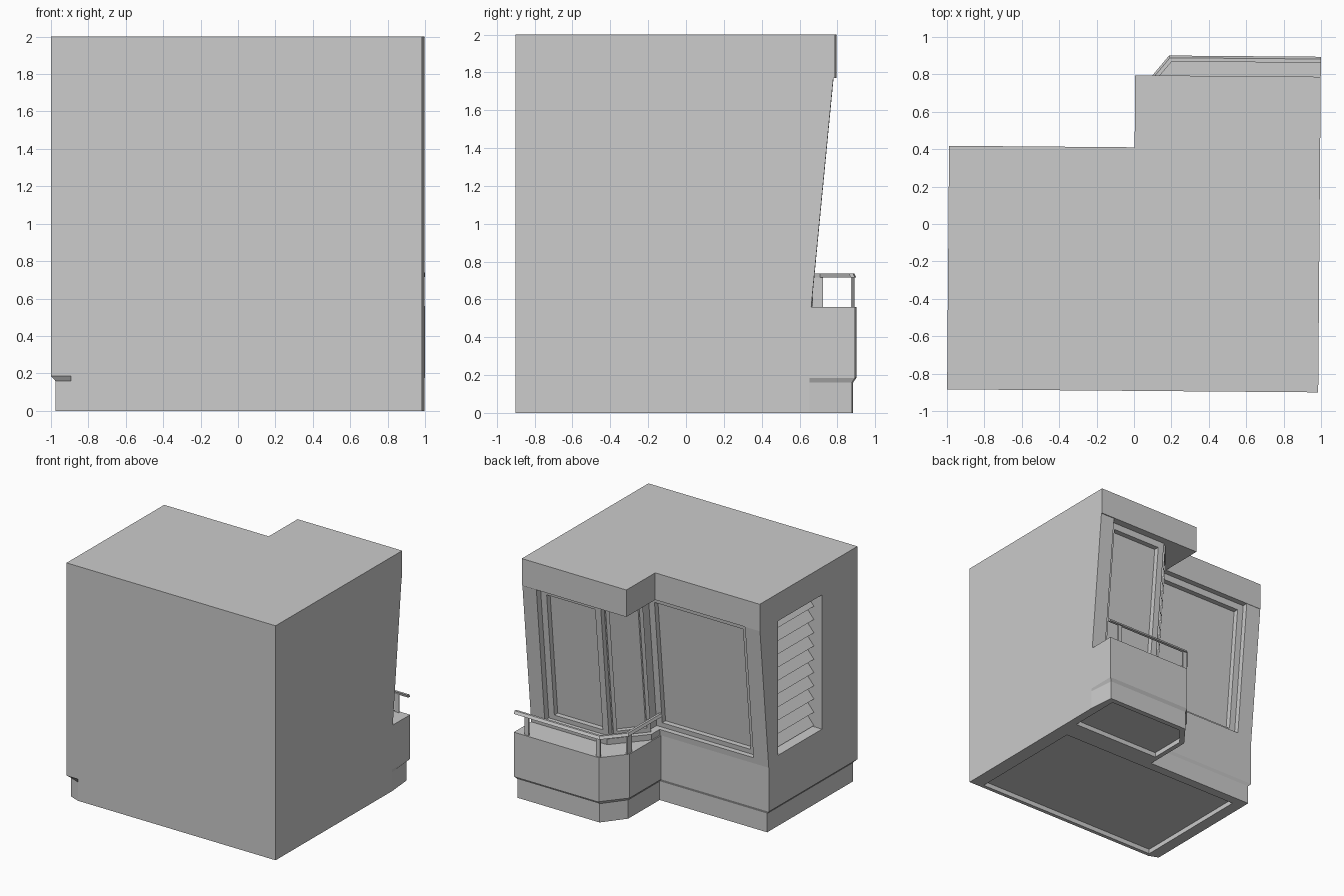
import bpy, bmesh
from mathutils import Vector

if "Cube" in bpy.data.objects:
    bpy.data.objects.remove(bpy.data.objects["Cube"])

TILT = 0.0081            # whole module is turned very slightly about z
Z_LOW, Z_SILL, Z_HEAD = 0.56, 0.61, 1.77


def place(x, y, z, lean):
    # back facades lean inward towards the bottom
    if lean and y > 0.2:
        y += 0.12 * (min(z, 1.8) - 1.8) / 1.24
    return (x + TILT * y, y - TILT * x, z)


def loft(name, levels, lean=False):
    """One object from lists of (z, outline) levels; several lists make one joined object."""
    groups = levels if isinstance(levels[0], list) else [levels]
    bm = bmesh.new()
    for group in groups:
        rings = [[bm.verts.new(place(x, y, z, lean)) for x, y in pts] for z, pts in group]
        n = len(rings[0])
        for a, b in zip(rings, rings[1:]):
            for i in range(n):
                j = (i + 1) % n
                bm.faces.new((a[i], a[j], b[j], b[i]))
        bm.faces.new(rings[0])
        bm.faces.new(rings[-1])
    bmesh.ops.recalc_face_normals(bm, faces=bm.faces)
    me = bpy.data.meshes.new(name)
    bm.to_mesh(me)
    bm.free()
    ob = bpy.data.objects.new(name, me)
    bpy.context.collection.objects.link(ob)
    return ob


def prism(pts, z0, z1):
    return [(z0, pts), (z1, pts)]


def rect(x0, x1, y0, y1):
    return [(x0, y0), (x1, y0), (x1, y1), (x0, y1)]


def cut(target, cutter):
    mod = target.modifiers.new("cut", 'BOOLEAN')
    mod.object = cutter
    mod.operation = 'DIFFERENCE'
    mod.solver = 'EXACT'
    bpy.context.view_layer.objects.active = target
    bpy.ops.object.modifier_apply(modifier=mod.name)
    bpy.data.objects.remove(cutter)


def window_frame(name, p, q, depth=0.045, w=0.055):
    """Four bars standing proud of the glass between plan points p and q."""
    p, q = Vector(p), Vector(q)
    d = (q - p).normalized()
    n = Vector((-d.y, d.x)) * depth

    def strip(a, b):
        return [tuple(v) for v in (a, b, b + n, a + n)]
    loft(name, [prism(strip(p, p + d * w), Z_SILL, Z_HEAD),
                prism(strip(q - d * w, q), Z_SILL, Z_HEAD),
                prism(strip(p + d * w, q - d * w), Z_HEAD - w, Z_HEAD),
                prism(strip(p + d * w, q - d * w), Z_SILL, Z_SILL + 0.04)], lean=True)


# lower storey with balcony block and set-back plinth
plinth = [(-.885, -.892), (.992, -.892), (.992, .66), (.97, .885), (.19, .885),
          (.05, .70), (.05, .28), (-.97, .28), (-.97, -.86)]
lower = [(-.885, -.892), (.992, -.892), (.992, .66), (.992, .902), (.185, .902),
         (.03, .71), (.03, .29), (-.992, .29), (-.992, -.892)]
base = loft("lower_storey", [(0, plinth), (.16, plinth), (.185, lower), (Z_LOW, lower)])

# shallow recesses under the plinth
cut(base, loft("cutter_main", prism(rect(-.87, .87, -.86, .2), -.1, .04)))
cut(base, loft("cutter_balcony", prism(
    [(.09, .38), (.92, .38), (.92, .84), (.22, .84), (.09, .69)], -.1, .04)))

# upper storey: pilasters and recessed glass walls in one outline
upper = [(-.992, -.892), (.992, -.892), (.992, .79), (.86, .79), (.86, .69), (.29, .69),
         (.1, .46), (.1, .32), (-.85, .32), (-.85, .41), (-.992, .41)]
walls = loft("upper_walls", prism(upper, Z_LOW, Z_HEAD), lean=True)
cut(walls, loft("cutter_louver", prism(rect(-1.1, -.83, -.42, .17), .62, Z_HEAD - .005)))

# window sills
loft("sills", [prism([(.86, .69), (.86, .79), (.27, .79), (.04, .52), (.04, .41), (.1, .32),
                      (.1, .46), (.29, .69)], Z_LOW, Z_SILL),
               prism([(-.85, .32), (.1, .32), (.04, .41), (-.85, .41)], Z_LOW, Z_SILL)],
     lean=True)

# overhanging top block
loft("top_block", prism([(-.992, -.892), (.992, -.892), (.992, .795), (0, .795), (0, .41),
                         (-.992, .41)], Z_HEAD, 2))

# stepped window frames
window_frame("side_window_frame", (.1, .32), (-.85, .32), -.045)
window_frame("balcony_window_frame", (.86, .69), (.29, .69), -.045)
window_frame("corner_window_frame", (.29, .69), (.1, .46), -.04, .03)

# louver slats in the left wall
slats = []
for i in range(10):
    z = .63 + i * .113
    slats.append([(z, rect(-.915, -.893, -.42, .17)), (z + .07, rect(-.855, -.833, -.42, .17))])
loft("louver_slats", slats)

# balcony rail and its posts
rail_low = [(.992, .902), (.18, .902), (.03, .72), (.03, .27), (.055, .27), (.055, .71),
            (.19, .877), (.992, .877)]
rail_top = [(.992, .89), (.185, .89), (.04, .715), (.04, .27), (.06, .27), (.06, .71),
            (.195, .87), (.992, .87)]
loft("balcony_rail", [(.715, rail_low), (.738, rail_top)])
loft("rail_posts", [prism(rect(x - a, x + a, y - b, y + b), Z_LOW, .72)
                    for x, y, a, b in ((.88, .885, .02, .006), (.2, .885, .02, .006),
                                       (.045, .695, .006, .03))])
